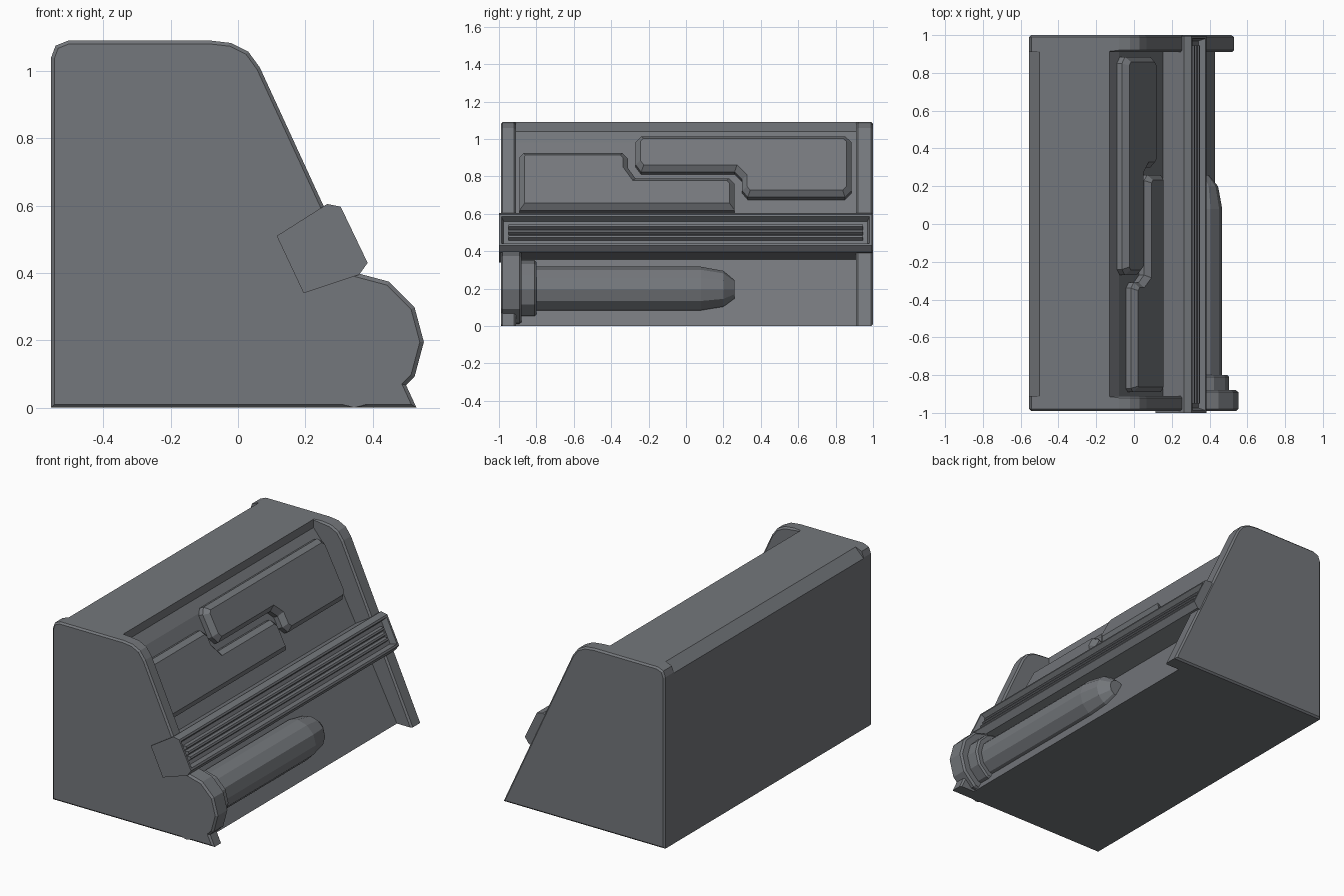
import bpy, bmesh, math
from mathutils import Vector

cube = bpy.data.objects.get("Cube")
if cube:
    bpy.data.objects.remove(cube, do_unlink=True)

gray = bpy.data.materials.new("dark_gray")
gray.use_nodes = True
color = (0.175, 0.185, 0.2, 1)
gray.diffuse_color = color
gray.node_tree.nodes["Principled BSDF"].inputs["Base Color"].default_value = color

# Slope of the recessed front, as a line in x and z
SLOPE_TOP = Vector((-0.08, 0, 0.98))
SLOPE_FOOT = Vector((0.43, 0, 0))
DOWN = (SLOPE_FOOT - SLOPE_TOP).normalized()
NORMAL = Vector((-DOWN.z, 0, DOWN.x))


def finish(bm, name):
    bmesh.ops.recalc_face_normals(bm, faces=bm.faces)
    mesh = bpy.data.meshes.new(name)
    bm.to_mesh(mesh)
    bm.free()
    mesh.materials.append(gray)
    obj = bpy.data.objects.new(name, mesh)
    bpy.context.collection.objects.link(obj)
    return obj


def prism(profile, y0, y1):
    """Extrude an x/z profile along y."""
    bm = bmesh.new()
    face = bm.faces.new([bm.verts.new((x, y0, z)) for x, z in profile])
    out = bmesh.ops.extrude_face_region(bm, geom=[face])
    verts = [v for v in out["geom"] if isinstance(v, bmesh.types.BMVert)]
    bmesh.ops.translate(bm, verts=verts, vec=(0, y1 - y0, 0))
    bmesh.ops.recalc_face_normals(bm, faces=bm.faces)
    return bm


# Main body between the end walls
body = [(-0.555, 0), (-0.555, 1.035), (-0.5, 1.09), (-0.13, 1.09), (-0.13, 1.04),
        (-0.08, 0.98), (0.43, 0)]
finish(prism(body, -0.92, 0.92), "body")

# End walls with rounded top corners
wall = [(-0.555, 0), (-0.555, 1.04), (-0.542, 1.075), (-0.505, 1.09), (-0.08, 1.09),
        (-0.02, 1.083), (0.03, 1.058), (0.065, 1.01), (0.53, 0)]
for name, inner, outer in (("front_wall", -0.91, -0.99), ("back_wall", 0.91, 1.0)):
    bm = prism(wall, inner, outer)
    rim = []
    for e in bm.edges:
        a, b = (v.co for v in e.verts)
        if abs(a.y - b.y) < 1e-4 and (abs(a.y - outer) < 1e-4
                                      or (min(a.x, b.x) > -0.1 and a.z + b.z > 0.5)):
            rim.append(e)
    bmesh.ops.bevel(bm, geom=rim, offset=0.01, segments=1, affect='EDGES')
    finish(bm, name)


# Interlocking raised panels on the slope
def panel(name, outline):
    bm = bmesh.new()
    verts = []
    for y, z in outline:
        p = SLOPE_TOP + DOWN * ((z - SLOPE_TOP.z) / DOWN.z)
        verts.append(bm.verts.new((p.x, y, z)))
    face = bm.faces.new(verts)
    face.normal_update()
    if face.normal.dot(NORMAL) < 0:
        face.normal_flip()
    out = bmesh.ops.extrude_face_region(bm, geom=[face])
    top = [f for f in out["geom"] if isinstance(f, bmesh.types.BMFace)]
    bmesh.ops.translate(bm, verts=top[0].verts[:], vec=NORMAL * 0.03)
    bm.normal_update()
    bmesh.ops.inset_region(bm, faces=top, thickness=0.027, depth=0.03, use_even_offset=True)
    finish(bm, name)


panel("upper_panel", [(-0.27, 0.85), (-0.24, 0.81), (0.26, 0.81), (0.3, 0.77), (0.3, 0.71),
                      (0.33, 0.675), (0.85, 0.675), (0.885, 0.71), (0.885, 0.97),
                      (0.85, 1.0), (-0.24, 1.0), (-0.27, 0.97)])
panel("lower_panel", [(-0.89, 0.605), (0.26, 0.605), (0.26, 0.745), (0.23, 0.775),
                      (-0.27, 0.775), (-0.31, 0.83), (-0.31, 0.88), (-0.34, 0.91),
                      (-0.87, 0.91), (-0.89, 0.89)])

# Cross bar with a recessed face
bar = [(0.115, 0.51), (0.265, 0.605), (0.305, 0.597), (0.385, 0.43), (0.36, 0.395), (0.195, 0.34)]
bm = prism(bar, -1.0, 0.995)
bar_normal = Vector((0.167, 0, 0.08)).normalized()
front = [max(bm.faces, key=lambda f: f.normal.dot(bar_normal))]
bmesh.ops.inset_region(bm, faces=front, thickness=0.018, depth=0)
bm.normal_update()
bmesh.ops.inset_region(bm, faces=front, thickness=0.018, depth=-0.035)
finish(bm, "cross_bar")

# Ridges inside the bar recess
top, bottom = Vector((0.305, 0, 0.597)), Vector((0.385, 0, 0.43))
along = (bottom - top).normalized()
for i, t in enumerate((0.33, 0.5, 0.67)):
    c = top.lerp(bottom, t)
    pts = [c - along * 0.015 - bar_normal * 0.037, c - along * 0.006 - bar_normal * 0.012,
           c + along * 0.006 - bar_normal * 0.012, c + along * 0.015 - bar_normal * 0.037]
    finish(prism([(p.x, p.z) for p in pts], -0.95, 0.945), f"bar_ridge_{i + 1}")

# Stepped tube with a flanged end and a blunt tip
rings = [(-0.99, 0.195), (-0.98, 0.207), (-0.89, 0.207), (-0.88, 0.195), (-0.88, 0.158),
         (-0.81, 0.158), (-0.8, 0.148), (-0.8, 0.122), (0.08, 0.122), (0.2, 0.1), (0.26, 0.05)]
SIDES = 12
bm = bmesh.new()
loops = []
for y, r in rings:
    loops.append([bm.verts.new((0.345 + r * math.cos(math.tau * k / SIDES), y,
                                0.207 - 0.012 + r * math.sin(math.tau * k / SIDES)))
                  for k in range(SIDES)])
for a, b in zip(loops, loops[1:]):
    for k in range(SIDES):
        n = (k + 1) % SIDES
        bm.faces.new((a[k], a[n], b[n], b[k]))
bm.faces.new(loops[0])
bm.faces.new(loops[-1])
for v in bm.verts:
    v.co.z = max(v.co.z, 0.0)
finish(bm, "flanged_tube")
